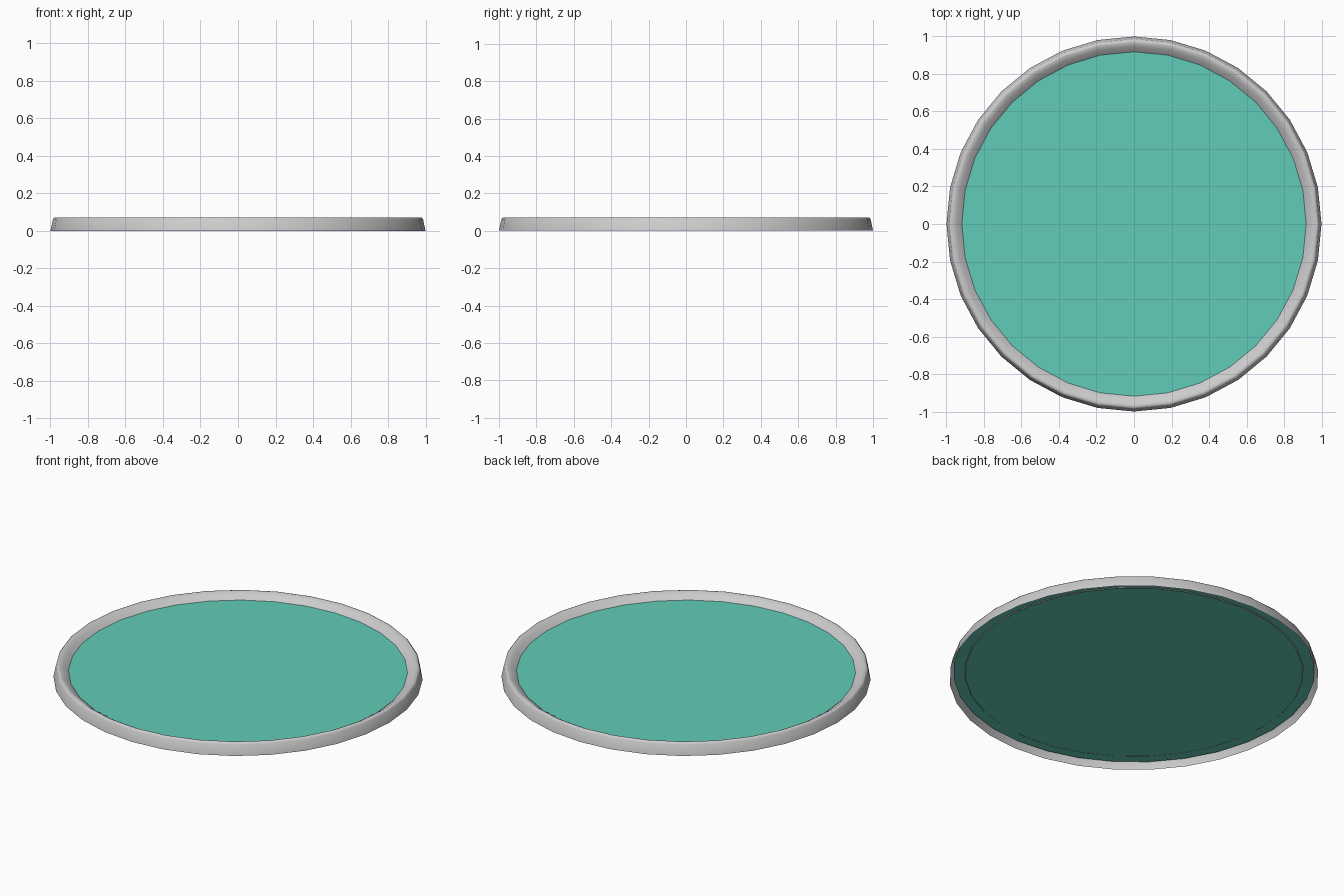
import bpy, bmesh
from math import cos, sin, tau

if "Cube" in bpy.data.objects:
    bpy.data.objects.remove(bpy.data.objects["Cube"])

SIDES = 32


def add_object(name, bm):
    mesh = bpy.data.meshes.new(name)
    bm.to_mesh(mesh)
    bm.free()
    obj = bpy.data.objects.new(name, mesh)
    bpy.context.collection.objects.link(obj)
    return obj


def lathe(name, profile):
    bm = bmesh.new()
    rings = [[bm.verts.new((r * cos(tau * i / SIDES), r * sin(tau * i / SIDES), z))
              for i in range(SIDES)] for r, z in profile]
    for low, high in zip(rings, rings[1:]):
        for i in range(SIDES):
            j = (i + 1) % SIDES
            bm.faces.new((low[i], low[j], high[j], high[i])).smooth = True
    return add_object(name, bm)


# Rim: open-bottomed shell, leaning outer wall and a slope down to the plate
lathe("rim", [(1.0, 0), (0.987, 0.062), (0.98, 0.07), (0.967, 0.071),
              (0.947, 0.06), (0.927, 0.046), (0.914, 0.034)])

# Plate: flat coloured disc reaching under the rim
bm = bmesh.new()
bmesh.ops.create_circle(bm, cap_ends=True, segments=SIDES, radius=0.98)
bmesh.ops.translate(bm, verts=bm.verts, vec=(0, 0, 0.038))
plate = add_object("plate", bm)
teal = bpy.data.materials.new("teal")
teal.diffuse_color = (0.12, 0.6, 0.48, 1)
teal.use_nodes = True
teal.node_tree.nodes["Principled BSDF"].inputs["Base Color"].default_value = teal.diffuse_color
plate.data.materials.append(teal)
